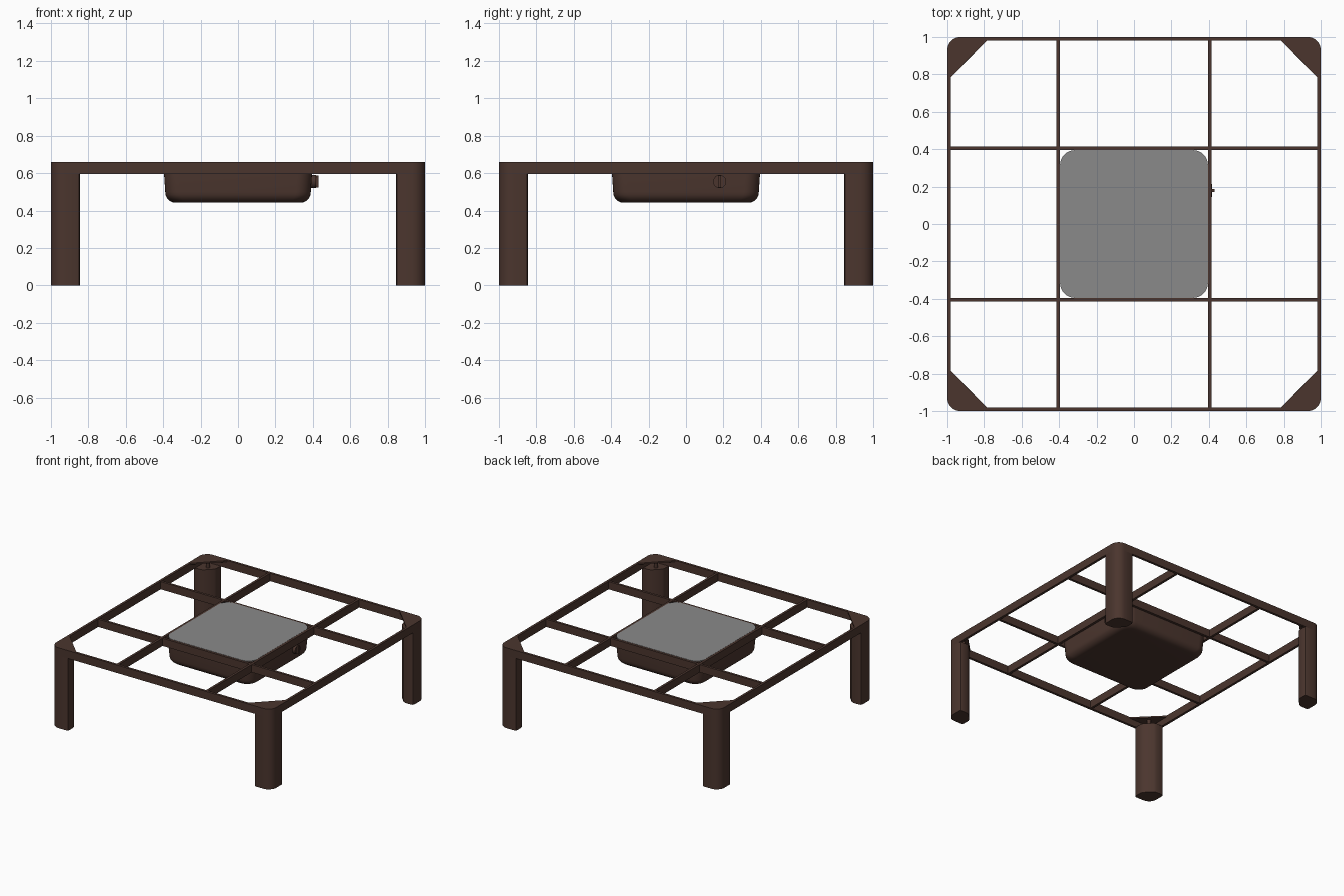
import bpy, bmesh, math

if "Cube" in bpy.data.objects:
    bpy.data.objects.remove(bpy.data.objects["Cube"])


def material(name, col):
    m = bpy.data.materials.new(name)
    m.diffuse_color = (*col, 1)
    m.use_nodes = True
    m.node_tree.nodes["Principled BSDF"].inputs["Base Color"].default_value = m.diffuse_color
    return m


BROWN = material("dark brown metal", (0.070, 0.036, 0.027))
GREY = material("grey lid", (0.255, 0.255, 0.255))
TOP, UNDER = 0.66, 0.595      # frame height range


def rounded_square(half, radius, seg=8):
    pts = []
    for k, (sx, sy) in enumerate([(1, 1), (-1, 1), (-1, -1), (1, -1)]):
        for i in range(seg + 1):
            a = math.radians(90 * k + 90 * i / seg)
            pts.append((sx * (half - radius) + radius * math.cos(a),
                        sy * (half - radius) + radius * math.sin(a)))
    return pts


def loft(name, rings, mat, closed=False, caps=True):
    """Skin a list of (outline, z) rings; closed joins last ring to first."""
    bm = bmesh.new()
    vs = [[bm.verts.new((x, y, z)) for x, y in pts] for pts, z in rings]
    n = len(vs[0])
    for r in range(len(vs) if closed else len(vs) - 1):
        a, b = vs[r], vs[(r + 1) % len(vs)]
        for i in range(n):
            j = (i + 1) % n
            bm.faces.new((a[i], a[j], b[j], b[i]))
    if caps and not closed:
        bm.faces.new(vs[0])
        bm.faces.new(vs[-1])
    bmesh.ops.recalc_face_normals(bm, faces=bm.faces)
    me = bpy.data.meshes.new(name)
    bm.to_mesh(me)
    bm.free()
    ob = bpy.data.objects.new(name, me)
    bpy.context.collection.objects.link(ob)
    me.materials.append(mat)
    bpy.ops.object.select_all(action='DESELECT')
    ob.select_set(True)
    bpy.context.view_layer.objects.active = ob
    bpy.ops.object.shade_smooth_by_angle(angle=math.radians(35))
    return ob


def box(name, x0, x1, y0, y1, z0, z1):
    pts = [(x0, y0), (x1, y0), (x1, y1), (x0, y1)]
    return loft(name, [(pts, z0), (pts, z1)], BROWN)


# Outer frame rim
outer, inner = rounded_square(1, 0.07), rounded_square(0.98, 0.05)
loft("frame_rim", [(outer, UNDER), (outer, TOP), (inner, TOP), (inner, UNDER)], BROWN, closed=True)

# Cross bars of the grid
for s, side in ((-1, "a"), (1, "b")):
    c = s * 0.405
    box("long_bar_" + side, c - 0.01, c + 0.01, -0.985, 0.985, UNDER, TOP - 0.001)
    box("cross_bar_" + side, -0.985, 0.985, c - 0.01, c + 0.01, UNDER, TOP - 0.002)

# Corner outlines, measured inward from the corner
R = 0.07
arc = [(R - R * math.cos(math.radians(a)), R - R * math.sin(math.radians(a)))
       for a in range(0, 91, 10)]
leg_outline = arc + [(0.14, 0), (0.151, 0.005), (0.155, 0.02), (0.155, 0.07), (0.148, 0.09),
                     (0.09, 0.148), (0.07, 0.155), (0.02, 0.155), (0.005, 0.151), (0, 0.14)]
gusset_outline = arc + [(0.2, 0.001), (0.215, 0.02), (0.02, 0.215), (0.001, 0.2)]

# Legs, gussets and the small fixings between them
for sx in (-1, 1):
    for sy in (-1, 1):
        tag = ("right" if sx > 0 else "left") + ("_back" if sy > 0 else "_front")
        place = lambda pts: [(sx * (1 - x), sy * (1 - y)) for x, y in pts]
        leg = place(leg_outline)
        loft("leg_" + tag, [(leg, 0), (leg, UNDER + 0.003)], BROWN)
        plate = place(gusset_outline)
        loft("gusset_" + tag, [(plate, TOP - 0.012), (plate, TOP)], BROWN)
        bolt = place([(0.09 + 0.015 * math.cos(i * math.pi / 6),
                       0.09 + 0.015 * math.sin(i * math.pi / 6)) for i in range(12)])
        loft("bolt_" + tag, [(bolt, UNDER), (bolt, TOP - 0.01)], BROWN)

# Fire basin with rounded bottom edge
rings = [(rounded_square(0.395, 0.08), TOP - 0.006), (rounded_square(0.395, 0.08), 0.59),
         (rounded_square(0.389, 0.08), 0.50)]
for i in range(1, 7):
    a = math.radians(15 * i)
    rings.append((rounded_square(0.334 + 0.055 * math.cos(a), 0.08), 0.498 - 0.056 * math.sin(a)))
loft("basin", rings, BROWN)

# Grey lid
lid = rounded_square(0.395, 0.08)
loft("lid", [(lid, TOP - 0.006), (lid, TOP)], GREY)

# Control knob on the right side
bpy.ops.mesh.primitive_cylinder_add(vertices=32, radius=0.035, depth=0.03,
                                    location=(0.403, 0.18, 0.555), rotation=(0, math.pi / 2, 0))
knob = bpy.context.object
knob.name = "knob"
knob.data.materials.append(BROWN)
bpy.ops.object.shade_smooth_by_angle(angle=math.radians(35))
box("knob_grip", 0.38, 0.43, 0.172, 0.188, 0.522, 0.588)
